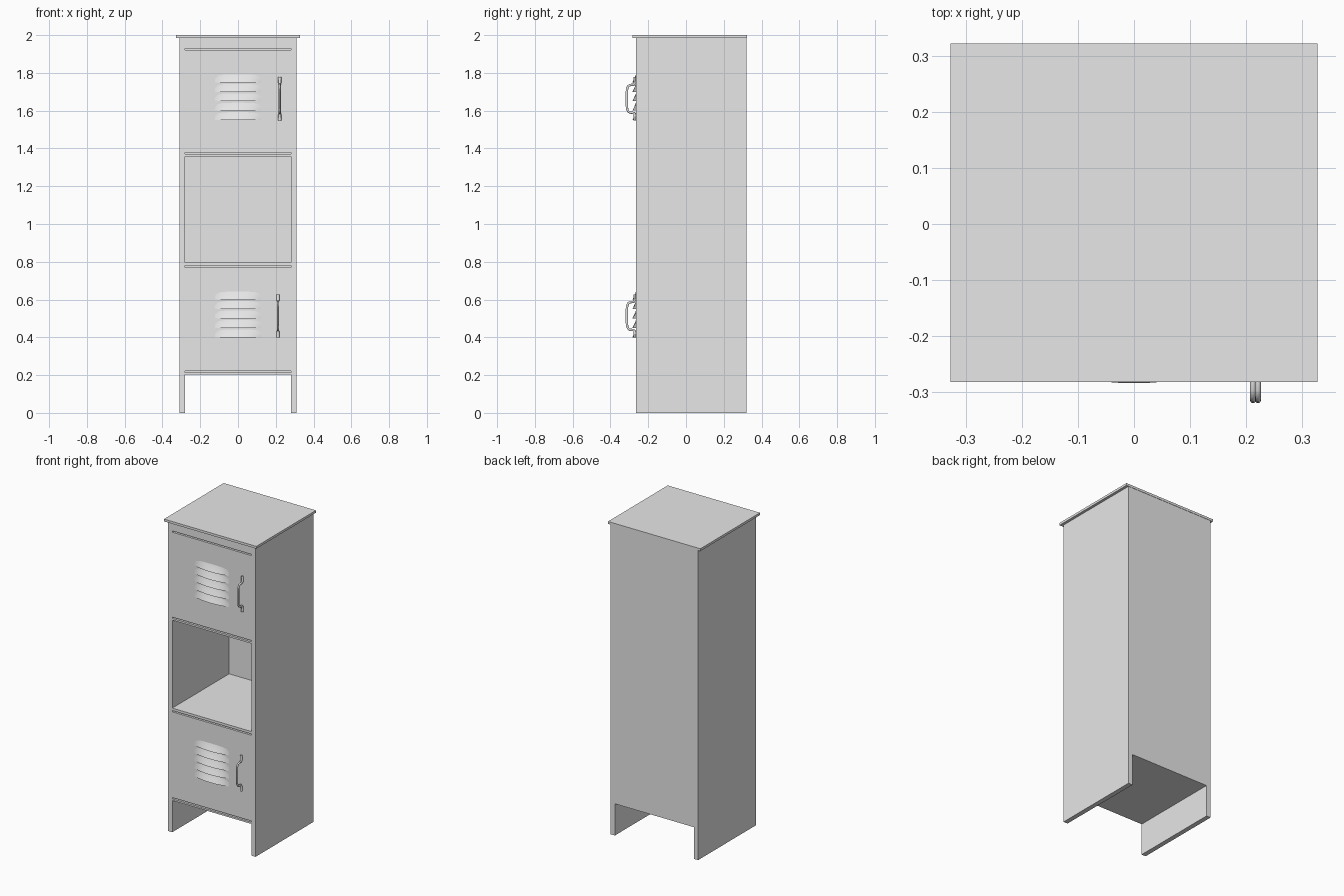
import bpy, bmesh, math
from mathutils import Vector, Matrix

if "Cube" in bpy.data.objects:
    bpy.data.objects.remove(bpy.data.objects["Cube"])

grey = bpy.data.materials.new("light_grey_metal")
grey.diffuse_color = (0.8, 0.8, 0.8, 1)
grey.use_nodes = True
grey.node_tree.nodes["Principled BSDF"].inputs["Base Color"].default_value = grey.diffuse_color

FRONT, BACK = -0.265, 0.32


def finish(name, bm, smooth=False):
    bmesh.ops.recalc_face_normals(bm, faces=bm.faces)
    me = bpy.data.meshes.new(name)
    bm.to_mesh(me)
    bm.free()
    ob = bpy.data.objects.new(name, me)
    bpy.context.collection.objects.link(ob)
    me.materials.append(grey)
    bpy.ops.object.select_all(action='DESELECT')
    ob.select_set(True)
    bpy.context.view_layer.objects.active = ob
    if smooth:
        bpy.ops.object.shade_smooth_by_angle(angle=math.radians(40))
    return ob


def add_box(bm, x0, x1, y0, y1, z0, z1):
    size = Matrix.Diagonal((x1 - x0, y1 - y0, z1 - z0, 1))
    mid = Matrix.Translation(((x0 + x1) / 2, (y0 + y1) / 2, (z0 + z1) / 2))
    bmesh.ops.create_cube(bm, size=1, matrix=mid @ size)


# Cutter: leg space, open compartment and the slots above and below the doors
bm = bmesh.new()
add_box(bm, -0.28, 0.28, FRONT - 0.1, BACK + 0.1, -0.1, 0.203)
add_box(bm, -0.28, 0.28, FRONT - 0.1, BACK - 0.01, 0.795, 1.358)
for z in (0.218, 0.775, 1.374, 1.926):
    add_box(bm, -0.28, 0.28, FRONT - 0.1, FRONT + 0.02, z - 0.004, z + 0.004)
cutter = finish("compartment_cutter", bm)
cutter.hide_render = True

# Cabinet body
bm = bmesh.new()
add_box(bm, -0.31, 0.31, FRONT, BACK, 0, 1.985)
body = finish("cabinet_body", bm)
mod = body.modifiers.new("openings", 'BOOLEAN')
mod.operation = 'DIFFERENCE'
mod.solver = 'EXACT'
mod.object = cutter
bpy.ops.object.modifier_apply(modifier=mod.name)
bpy.data.objects.remove(cutter)

# Overhanging top plate
bm = bmesh.new()
add_box(bm, -0.327, 0.327, -0.282, 0.322, 1.985, 2.0)
finish("top_plate", bm)


def vent_hood(name, z0):
    """Pressed louvre: bulges most at its lower middle and is closed below."""
    nx, nz, half, height, depth = 16, 5, 0.122, 0.042, 0.0187
    bm = bmesh.new()
    rows = []
    for j in range(nz + 1):
        t = j / nz
        row = []
        for i in range(nx + 1):
            u = -1 + 2 * i / nx
            arch = 1 - abs(u) ** 2.2
            top = height * (0.55 + 0.45 * math.sqrt(max(0, 1 - u ** 4)))
            y = FRONT - depth * arch * (1 - t) ** 1.1
            row.append(bm.verts.new((u * half, y, z0 + top * t)))
        rows.append(row)
    base = [bm.verts.new((v.co.x, FRONT + 0.001, z0)) for v in rows[0]]
    rows.insert(0, base)
    for a, b in zip(rows, rows[1:]):
        for i in range(nx):
            bm.faces.new((a[i], a[i + 1], b[i + 1], b[i]))
    finish(name, bm, True)


def handle(name, x, zc):
    """Bent pull handle with flat end tabs, swept along a path in the y-z plane."""
    half = [(-0.006, 0.114), (-0.006, 0.084), (-0.010, 0.076), (-0.018, 0.074),
            (-0.030, 0.073), (-0.040, 0.068), (-0.046, 0.056), (-0.048, 0.038)]
    path = half + [(y, -z) for y, z in reversed(half)]
    pts = [Vector((x, FRONT + y, zc + z)) for y, z in path]
    bm = bmesh.new()
    rings = []
    n = 10
    for i, p in enumerate(pts):
        tan = (pts[min(i + 1, len(pts) - 1)] - pts[max(i - 1, 0)]).normalized()
        nor = Vector((0, -tan.z, tan.y))
        tab = i < 2 or i > len(pts) - 3
        w = 0.008 if tab else 0.0055
        rings.append([bm.verts.new(p + Vector((w * math.cos(a), 0, 0)) + nor * 0.0065 * math.sin(a))
                      for a in (2 * math.pi * k / n for k in range(n))])
    for a, b in zip(rings, rings[1:]):
        for k in range(n):
            bm.faces.new((a[k], a[(k + 1) % n], b[(k + 1) % n], b[k]))
    bm.faces.new(rings[0])
    bm.faces.new(rings[-1])
    finish(name, bm, True)


# Louvres and handle on each door
for door, z, hx, hz in (("upper", 1.55, 0.221, 1.663), ("lower", 0.40, 0.212, 0.513)):
    for k in range(5):
        vent_hood(f"{door}_door_vent_{k + 1}", z + 0.05 * k)
    handle(f"{door}_door_handle", hx, hz)
